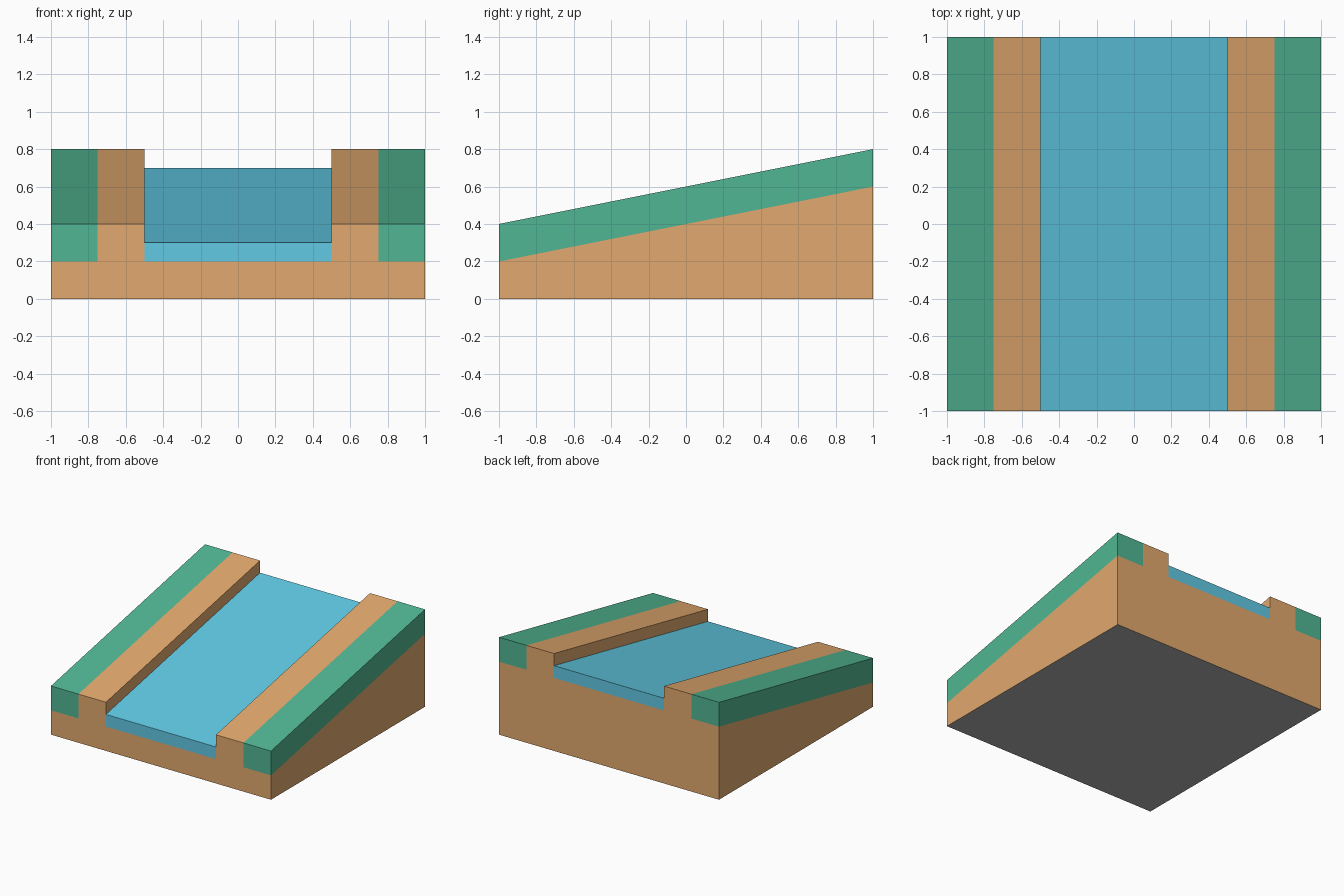
import bpy
import bmesh

cube = bpy.data.objects.get("Cube")
if cube:
    bpy.data.objects.remove(cube, do_unlink=True)

RISE = 0.4  # climb of the slope from front to back


def material(name, hex_code):
    rgb = [int(hex_code[i:i + 2], 16) / 255 for i in (0, 2, 4)]
    linear = [c / 12.92 if c < 0.04 else ((c + 0.055) / 1.055) ** 2.4 for c in rgb]
    mat = bpy.data.materials.new(name)
    mat.use_nodes = True
    mat.diffuse_color = (*linear, 1)
    mat.node_tree.nodes["Principled BSDF"].inputs["Base Color"].default_value = (*linear, 1)
    return mat


earth = material("earth", "E2A96E")
grass = material("grass", "51B693")
water = material("water", "61CAE5")
underside = material("underside grey", "B0B0B0")


def sloped_part(name, profile, walls, mats, mirrored=False):
    """Extrude a counter-clockwise (x, height) profile from front to back up the slope.
    Points at height 0 stay on the ground; only the listed edges get a wall,
    so no faces are left hidden between touching parts."""
    bm = bmesh.new()
    sign = -1 if mirrored else 1
    front = [bm.verts.new((sign * x, -1, h)) for x, h in profile]
    back = [bm.verts.new((sign * x, 1, h + RISE if h else 0)) for x, h in profile]
    bm.faces.new(front)
    bm.faces.new(back[::-1])
    for i in walls:
        j = (i + 1) % len(profile)
        bm.faces.new((front[i], back[i], back[j], front[j]))
    if mirrored:
        bmesh.ops.reverse_faces(bm, faces=bm.faces[:])
    bm.normal_update()
    if len(mats) > 1:  # second colour goes on faces looking down
        for face in bm.faces:
            face.material_index = int(face.normal.z < -0.9)
    mesh = bpy.data.meshes.new(name)
    bm.to_mesh(mesh)
    bm.free()
    for mat in mats:
        mesh.materials.append(mat)
    bpy.context.collection.objects.link(bpy.data.objects.new(name, mesh))


# Earth wedge: bottom and both sides, open where the upper layers sit
sloped_part("earth_base", [(-1, 0), (1, 0), (1, 0.2), (-1, 0.2)], [0, 1, 3],
            [earth, underside])

# Water running down the channel
sloped_part("river_water", [(-0.5, 0.2), (0.5, 0.2), (0.5, 0.3), (-0.5, 0.3)], [2], [water])

# Earth bank and grass strip on each side
for side, mirrored in (("left", False), ("right", True)):
    sloped_part(side + "_bank",
                [(0.5, 0.2), (0.75, 0.2), (0.75, 0.4), (0.5, 0.4), (0.5, 0.3)],
                [2, 3], [earth], mirrored)
    sloped_part(side + "_grass",
                [(0.75, 0.2), (1, 0.2), (1, 0.4), (0.75, 0.4)],
                [1, 2], [grass], mirrored)
